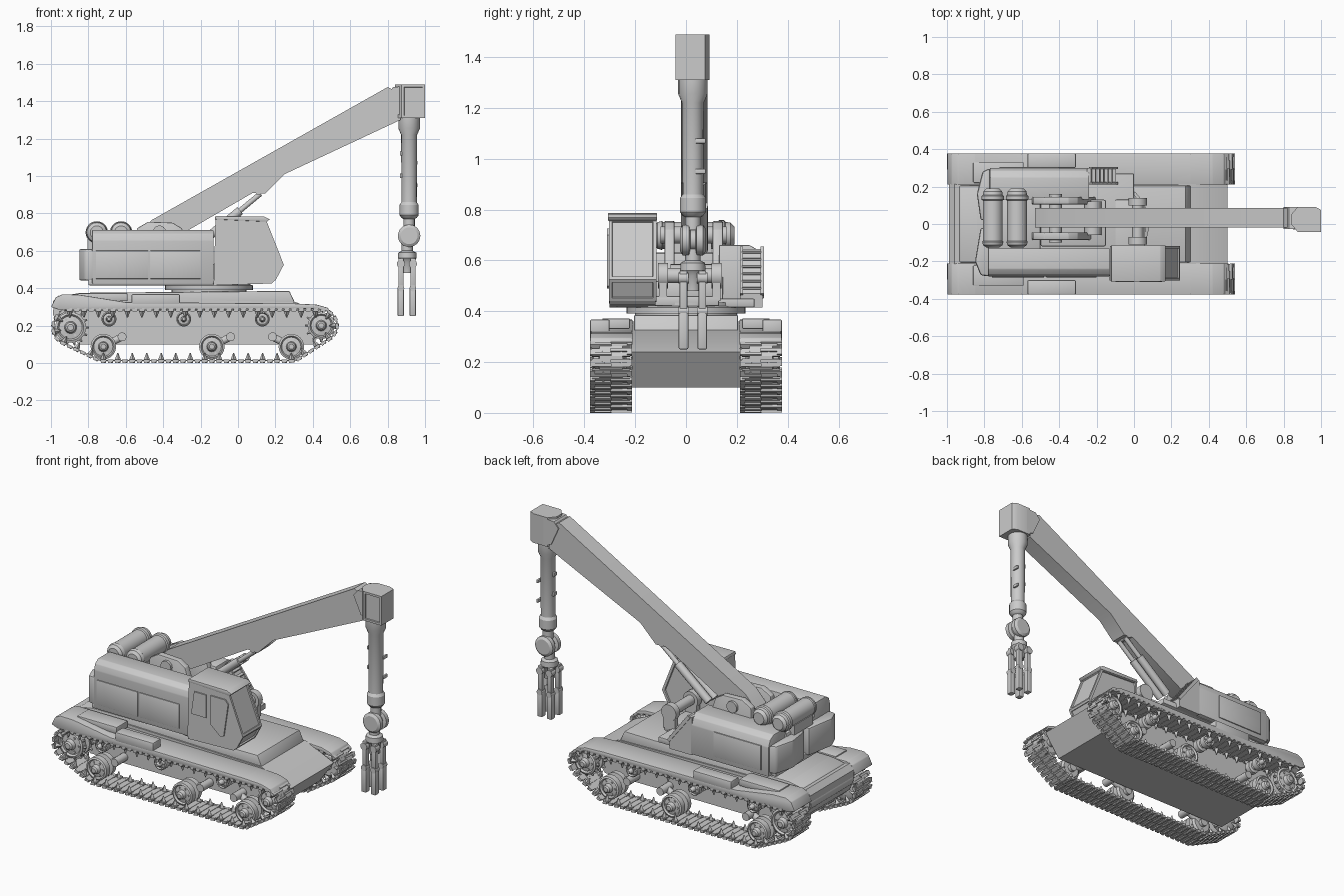
import bpy, bmesh, math
from mathutils import Vector, Matrix, geometry

cube = bpy.data.objects.get("Cube")
if cube:
    bpy.data.objects.remove(cube, do_unlink=True)

grey = bpy.data.materials.new("light_grey")
grey.use_nodes = True
grey.diffuse_color = (0.6, 0.6, 0.6, 1)
grey.node_tree.nodes["Principled BSDF"].inputs["Base Color"].default_value = (0.6, 0.6, 0.6, 1)
parts = []


def finish(name, bm):
    bmesh.ops.recalc_face_normals(bm, faces=bm.faces)
    mesh = bpy.data.meshes.new(name)
    bm.to_mesh(mesh)
    bm.free()
    mesh.materials.append(grey)
    ob = bpy.data.objects.new(name, mesh)
    bpy.context.collection.objects.link(ob)
    parts.append(ob)
    return ob


def prism(name, pts, d0, d1, axis="y", bevel=0, inset=None):
    """Extrude a 2D outline along an axis; inset picks faces for recessed panels."""
    place = {"x": lambda a, b, d: (d, a, b), "y": lambda a, b, d: (a, d, b),
             "z": lambda a, b, d: (a, b, d)}[axis]
    bm = bmesh.new()
    lo, hi = [[bm.verts.new(place(a, b, d)) for a, b in pts] for d in (d0, d1)]
    bm.faces.new(lo)
    bm.faces.new(hi)
    for i in range(len(pts)):
        j = (i + 1) % len(pts)
        bm.faces.new((lo[i], lo[j], hi[j], hi[i]))
    bmesh.ops.recalc_face_normals(bm, faces=bm.faces)
    if inset:
        faces = [f for f in bm.faces if inset(f.normal)]
        bmesh.ops.inset_individual(bm, faces=faces, thickness=0.018, depth=0)
        bmesh.ops.inset_individual(bm, faces=faces, thickness=0.002, depth=-0.008)
    if bevel:
        bmesh.ops.bevel(bm, geom=bm.edges[:], offset=bevel, segments=2, profile=0.5, affect="EDGES")
    return finish(name, bm)


def box(name, x0, x1, y0, y1, z0, z1, bevel=0):
    return prism(name, [(x0, z0), (x1, z0), (x1, z1), (x0, z1)], y0, y1, "y", bevel)


def lathe(name, start, direction, profile, sides=20):
    """Turn (distance, radius) pairs around an axis."""
    bm = bmesh.new()
    rot = Vector(direction).to_track_quat("Z", "Y")
    rings = []
    for d, r in profile:
        rings.append([bm.verts.new(Vector(start) + rot @ Vector(
            (r * math.cos(k * math.tau / sides), r * math.sin(k * math.tau / sides), d)))
            for k in range(sides)])
    for a, b in zip(rings, rings[1:]):
        for k in range(sides):
            j = (k + 1) % sides
            bm.faces.new((a[k], a[j], b[j], b[k]))
    bm.faces.new(rings[0])
    bm.faces.new(rings[-1])
    return finish(name, bm)


def rod(name, a, b, r, sides=14):
    d = Vector(b) - Vector(a)
    return lathe(name, a, d, [(0, r), (d.length, r)], sides)


# Hull between the tracks and raised deck
prism("hull", [(-.99, .33), (-.985, .27), (-.96, .2), (-.85, .1), (.4, .1), (.5, .24),
               (.31, .325), (-.9, .35), (-.96, .36)], -.213, .213)
prism("deck", [(-.95, .33), (.31, .31), (.275, .385), (-.84, .375), (-.93, .36)], -.205, .205, bevel=.006)
lathe("rear_roll", (-.945, -.205, .27), (0, 1, 0), [(0, .045), (.41, .045)])


def wheel(name, x, z, r, side, teeth=0):
    """Double wheel with rims, hub and bolts."""
    y, out = side * .215, (0, side, 0)
    lathe(name, (x, y, z), out, [(0, r * .35), (.02, r * .35), (.02, r * .8), (.03, r), (.06, r), (.065, r * .6),
          (.085, r * .6), (.09, r), (.125, r), (.13, r * .85), (.12, r * .75), (.125, r * .4),
          (.148, r * .32), (.155, r * .2)], 24)
    for k in range(6):
        a = k * math.tau / 6
        p = (x + r * .58 * math.cos(a), side * .33, z + r * .58 * math.sin(a))
        rod(name + "_bolt", p, (p[0], side * .342, p[2]), r * .09, 6)
    for k in range(teeth):
        a = k * math.tau / teeth
        p = Vector((x + r * math.cos(a), 0, z + r * math.sin(a)))
        for yy in (.255, .325):
            lathe(name + "_tooth", (p.x, side * yy, p.z), (math.cos(a), 0, math.sin(a)),
                  [(-.01, .012), (.016, .005)], 6)


def add_box(bm, frame, centre, size):
    bmesh.ops.create_cube(bm, size=1, matrix=frame @ Matrix.Translation(centre) @ Matrix.Diagonal((*size, 1)))


def track(side):
    """Links spaced evenly along the belt line around the wheels."""
    circles = [(-.895, .19, .088), (.445, .2, .078), (.285, .087, .07), (-.72, .087, .07)]
    cloud = [Vector((x + r * math.cos(a * math.tau / 48), z + r * math.sin(a * math.tau / 48)))
             for x, z, r in circles for a in range(48)]
    loop = [cloud[i] for i in geometry.convex_hull_2d(cloud)]
    loop.append(loop[0])
    total = sum((b - a).length for a, b in zip(loop, loop[1:]))
    count = 84
    step, travelled, made = total / count, 0, 0
    bm = bmesh.new()
    for a, b in zip(loop, loop[1:]):
        length = (b - a).length
        while made < count and made * step <= travelled + length:
            p = a.lerp(b, (made * step - travelled) / length)
            t = (b - a).normalized()
            n = Vector((t.y, -t.x))
            if n.dot(p - Vector((-.22, .17))) < 0:
                n = -n
            frame = Matrix(((t.x, 0, n.x, p.x), (0, 1, 0, side * .295), (t.y, 0, n.y, p.y), (0, 0, 0, 1)))
            add_box(bm, frame, (0, 0, .004), (step * .85, .15, .01))
            add_box(bm, frame, (step * .5, 0, .004), (step * .4, .09, .006))
            for k in (-1, 1):
                add_box(bm, frame, (step * .2 * k, .04 * k, .011), (.012, .085, .010))
                add_box(bm, frame, (0, .072 * k, .006), (step * .6, .02, .016))
                if made % 2 == 0:
                    bmesh.ops.create_cone(bm, cap_ends=True, segments=4, radius1=.003, radius2=.017, depth=.036,
                                          matrix=frame @ Matrix.Translation((0, .06 * k, -.017)))
            made += 1
        travelled += length
    finish("track", bm)


# Running gear, fenders and stowage on both sides
for s in (-1, 1):
    track(s)
    wheel("drive_sprocket", -.895, .19, .082, s, 14)
    wheel("front_idler", .445, .2, .072, s, 12)
    for x in (-.72, -.14, .285):
        wheel("road_wheel", x, .087, .068, s)
        arm = .1 if x < .2 else -.1
        rod("suspension_arm", (x, s * .25, .087), (x + arm, s * .25, .14), .02)
        rod("arm_pivot", (x + arm, s * .2, .14), (x + arm, s * .31, .14), .024)
    for x in (-.69, -.29, .13):
        wheel("return_roller", x, .235, .04, s)
    prism("fender", [(-1, .3), (-.975, .35), (-.94, .367), (-.85, .365), (-.6, .325), (.3, .318), (.42, .312),
                     (.48, .295), (.5, .265), (.48, .275), (.42, .29), (.3, .288), (-.85, .285), (-.96, .285)],
          s * .21, s * .377, bevel=.004)
    box("stowage_box", -.57, -.31, s * .3, s * .378, .31, .368, .008)
    box("fender_tray", -.86, -.59, s * .22, s * .33, .33, .372, .006)

# Slewing ring and upper platform
lathe("slewing_ring", (-.155, 0, .37), (0, 0, 1), [(0, .2), (.02, .2), (.02, .235), (.045, .235), (.05, .22), (.065, .22)], 40)
box("platform", -.8, -.0, -.275, .27, .415, .45, .006)
box("platform_front", -.1, .06, -.2, .13, .42, .46, .006)

# Machinery housings
prism("right_housing", [(-.28, .425), (-.28, .655), (-.27, .69), (-.24, .71), (-.13, .71), (-.13, .425)], -.78, -.13, "x", .004)
for x0, x1 in ((-.76, -.48), (-.47, -.2)):
    box("side_door", x0, x1, -.285, -.278, .45, .6, .002)
prism("left_housing", [(.13, .42), (.13, .66), (.25, .66), (.285, .64), (.3, .6), (.3, .42)], -.77, -.24, "x", .004)
box("left_door", -.72, -.4, .298, .306, .45, .6, .002)
box("engine_deck", -.78, -.5, -.14, .14, .43, .63, .01)
prism("right_counterweight", [(-.85, -.2), (-.82, -.275), (-.77, -.28), (-.77, -.02), (-.82, -.02)], .44, .61, "z", .012)
prism("left_counterweight", [(-.82, .02), (-.77, .02), (-.77, .3), (-.81, .28), (-.84, .16)], .44, .61, "z", .012)

# Sloping louvred nose of the left housing
prism("louvre_nose", [(-.25, .415), (-.1, .415), (-.095, .47), (-.23, .645), (-.25, .645)], .215, .3)
for k in range(6):
    x, z = -.112 - k * .022, .495 + k * .0285
    prism("louvre_slat", [(x - .006, z - .012), (x + .016, z - .008), (x + .016, z - .002), (x - .006, z)], .22, .295)
for y in (.212, .294):
    prism("louvre_frame", [(-.24, .64), (-.1, .46), (-.085, .47), (-.225, .655)], y, y + .012)

# Twin tanks lying across the rear
for x in (-.755, -.625):
    lathe("tank", (x, -.125, .698), (0, 1, 0), [(0, .035), (.012, .052), (.03, .057), (.035, .053), (.25, .053),
          (.255, .06), (.275, .06), (.28, .053), (.3, .05), (.315, .035)], 28)
    box("tank_cradle", x - .05, x + .05, -.08, .1, .61, .67)

# Cab with recessed windscreen, roof lip and door windows
prism("cab", [(-.13, .43), (.2, .44), (.245, .525), (.15, .765), (-.12, .775)], -.303, -.117,
      inset=lambda n: n.x > .7 or n.y > .9)
prism("cab_roof", [(-.125, .768), (.155, .755), (.17, .768), (.14, .783), (-.12, .786)], -.307, -.114, bevel=.003)
prism("side_window", [(-.1, .58), (0, .58), (0, .72), (-.08, .72)], -.311, -.302)
prism("door_window", [(.03, .55), (.1, .49), (.12, .5), (.15, .7), (.13, .725), (.03, .725)], -.311, -.302)
prism("cab_sill", [(-.13, .415), (.18, .425), (.2, .445), (-.13, .44)], -.3, -.12)

# Boom pedestal, winch and pivot
for y in (-.065, .125):
    prism("boom_cheek", [(-.56, .43), (-.2, .43), (-.3, .72), (-.35, .75), (-.48, .755), (-.54, .72)],
          y - .02, y + .02, bevel=.005)
rod("boom_pivot", (-.42, -.1, .7), (-.42, .16, .7), .035)
box("winch_base", -.5, -.15, -.12, .13, .44, .52, .01)
rod("winch_drum", (-.22, -.06, .54), (-.22, .12, .54), .045, 24)
rod("cross_shaft", (.02, -.11, .54), (.02, .14, .54), .03, 20)
for y in (-.11, .1):
    rod("shaft_bearing", (.02, y, .54), (.02, y + .04, .54), .05, 20)
    box("bearing_foot", -.02, .06, y + .004, y + .036, .44, .54)

# Boom with lower knuckle and head
prism("boom", [(-.53, .69), (-.46, .765), (.8, 1.475), (.83, 1.46), (.87, 1.3), (.25, 1.01), (.145, .905),
               (.08, .91), (-.3, .69)], -.02, .085)
prism("boom_collar", [(.8, 1.44), (.83, 1.475), (.9, 1.48), (.9, 1.315), (.85, 1.33)], -.027, .092)
prism("boom_head", [(.84, 0), (.875, -.042), (1, -.042), (1, .075), (.97, .092), (.875, .092), (.84, .05)],
      1.31, 1.488, "z", inset=lambda n: n.y < -.9)

# Twin lift cylinders tucked under the boom
for y in (.004, .062):
    a, b = Vector((-.2, y, .64)), Vector((.12, y, .905))
    rod("lift_barrel", a, a.lerp(b, .66), .024)
    rod("lift_rod", a, b, .014)
rod("lift_pin", (.11, -.019, .915), (.11, .084, .915), .016)

# Hanging telescopic arm, wrist and claw
ax, ay = .915, .027
lathe("hanging_arm", (ax, ay, 1.32), (0, 0, -1), [(0, .058), (.065, .058), (.1, .043), (.46, .041), (.475, .051),
      (.53, .051), (.545, .04), (.55, .03), (.6, .03)], 16)
for z in (1.12, 1.0):
    box("hose_clip", ax - .05, ax - .034, ay - .015, ay + .015, z - .012, z + .012, .003)
    box("hose_clip", ax + .034, ax + .046, ay + .01, ay + .05, z - .06, z - .04, .003)
lathe("wrist_disc", (ax, ay - .05, .68), (0, 1, 0), [(0, .045), (.01, .06), (.035, .06), (.04, .04), (.06, .04),
      (.065, .06), (.09, .06), (.1, .045)], 24)
lathe("wrist", (ax - .01, ay, .65), (0, 0, -1), [(0, .03), (.05, .03), (.06, .048), (.09, .05), (.11, .035), (.17, .03)], 12)
for sx in (-1, 1):
    for sy in (-1, 1):
        fx, fy = ax - .012 + sx * .032, ay + sy * .037
        box("finger_upper", fx - .014, fx + .014, fy - .015, fy + .015, .39, .56, .004)
        box("finger_tip", fx - .018, fx + .016, fy - .019, fy + .019, .25, .4, .006)
        rod("finger_knuckle", (fx, fy - .02, .53), (fx, fy + .02, .53), .022, 12)
        rod("finger_joint", (fx, fy - .02, .4), (fx, fy + .02, .4), .018, 12)

# Smooth the round parts while keeping hard edges
bpy.ops.object.select_all(action="DESELECT")
for ob in parts:
    ob.select_set(True)
bpy.context.view_layer.objects.active = parts[0]
bpy.ops.object.shade_smooth_by_angle(angle=math.radians(32))
